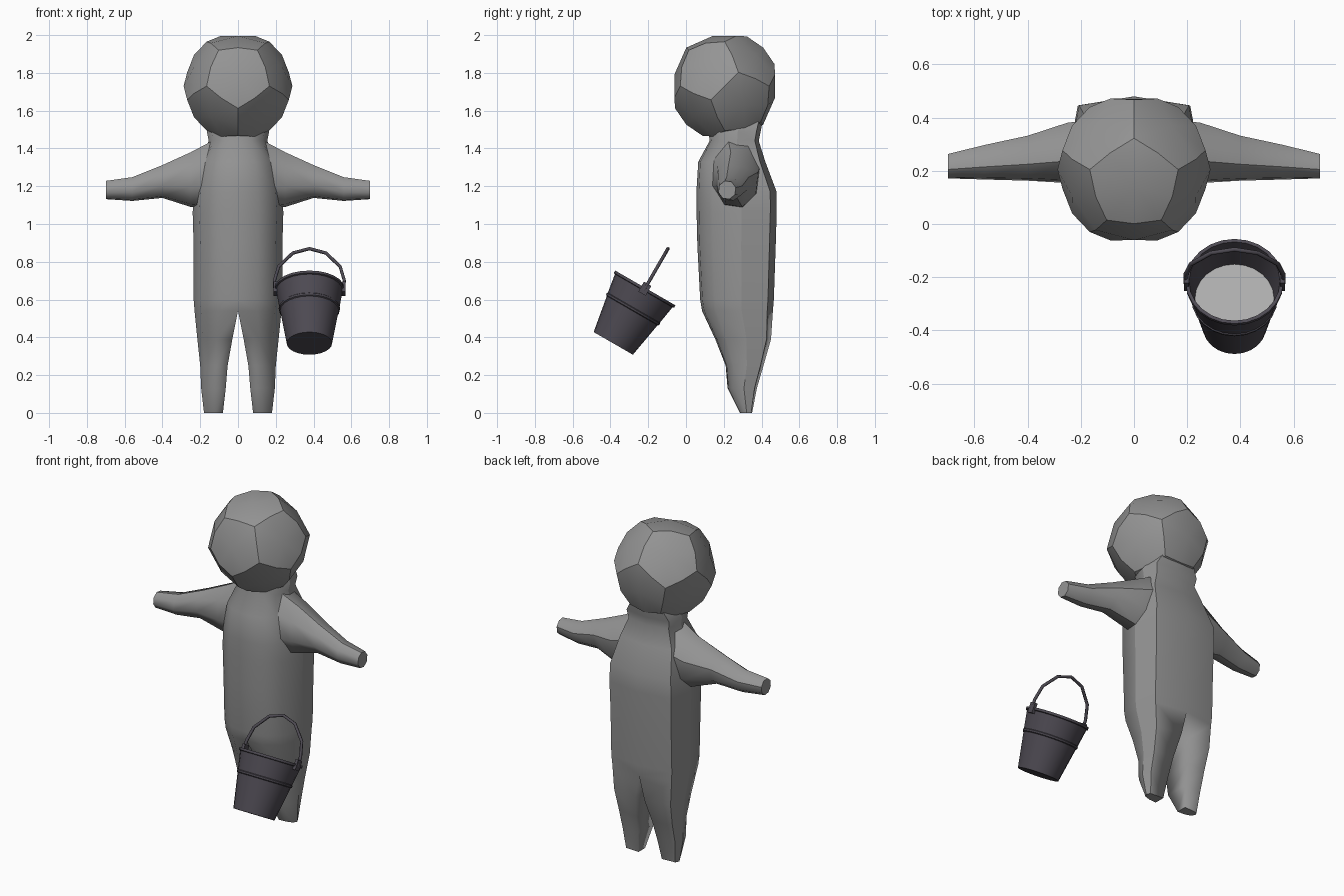
import bpy, bmesh
from math import sin, cos, pi, radians
from mathutils import Vector, Matrix

cube = bpy.data.objects.get("Cube")
if cube:
    bpy.data.objects.remove(cube, do_unlink=True)


def material(name, color):
    m = bpy.data.materials.new(name)
    m.use_nodes = True
    m.diffuse_color = (*color, 1)
    m.node_tree.nodes["Principled BSDF"].inputs["Base Color"].default_value = (*color, 1)
    return m


clay = material("clay grey", (0.30, 0.30, 0.30))
filling = material("pale grey", (0.42, 0.42, 0.42))
iron = material("dark iron", (0.075, 0.068, 0.085))


def finish(name, bm, mat, matrix=None):
    """Turn a bmesh into a smooth object, keeping the marked sharp edges."""
    for f in bm.faces:
        f.smooth = True
    me = bpy.data.meshes.new(name)
    bm.to_mesh(me)
    bm.free()
    me.materials.append(mat)
    ob = bpy.data.objects.new(name, me)
    bpy.context.collection.objects.link(ob)
    if matrix:
        ob.matrix_world = matrix
    return ob


def loft(name, rings, closed_from, sharp, mat):
    """Skin rings of points; rings from closed_from on are closed loops."""
    bm = bmesh.new()
    rows = [[bm.verts.new(p) for p in ring] for ring in rings]
    n = len(rows[0])
    for i, (a, b) in enumerate(zip(rows, rows[1:])):
        for j in range(n if i >= closed_from else n - 1):
            k = (j + 1) % n
            bm.faces.new((a[j], a[k], b[k], b[j]))
        for j in sharp:
            bm.edges.get((a[j], b[j])).smooth = False
    cap = bm.faces.new(rows[-1])
    for e in cap.edges:
        e.smooth = False
    bmesh.ops.recalc_face_normals(bm, faces=bm.faces)
    ob = finish(name, bm, mat)
    mirror = ob.modifiers.new("Mirror", "MIRROR")
    mirror.use_clip = True
    return ob


# Body half: height, half width, front y, back y, inner x (legs split apart)
levels = [
    (1.56, .12, .14, .41, 0), (1.49, .165, .12, .395, 0), (1.44, .155, .125, .385, 0),
    (1.33, .20, .065, .42, 0), (1.17, .235, .055, .48, 0), (1.06, .24, .056, .48, 0),
    (.89, .235, .06, .475, 0), (.60, .235, .075, .465, 0), (.54, .23, .085, .46, 0),
    (.39, .215, .155, .45, .03), (.25, .20, .21, .41, .055),
    (.13, .195, .22, .375, .065), (0, .18, .285, .35, .08)]
# Section outline: share of the width, share of the depth
section = [(0, 0), (.45, .03), (.85, .2), (1, .56), (.88, .92), (0, 1)]
body_rings = [[(inner + (w - inner) * u, yf + (yb - yf) * v, z) for u, v in section]
              for z, w, yf, yb, inner in levels]
loft("body", body_rings, 8, (3, 4), clay)

# Arms: x, low z, high z, front y, back y
arm_levels = [(.13, 1.07, 1.45, .12, .40), (.25, 1.085, 1.385, .15, .385),
              (.40, 1.135, 1.315, .16, .335), (.56, 1.12, 1.25, .165, .30),
              (.70, 1.13, 1.23, .17, .265)]
arm_rings = [[(x, (yf + yb) / 2 + (yb - yf) / 2 * cos(a), (lo + hi) / 2 + (hi - lo) / 2 * sin(a))
              for a in [radians(15) + i * pi / 4 for i in range(8)]]
             for x, lo, hi, yf, yb in arm_levels]
loft("arms", arm_rings, 0, (0, 2, 6), clay)

# Head: dodecahedron with bulging faces, sharp along the pentagon borders
phi = (1 + 5 ** .5) / 2
corners = [(x, y, z) for x in (-1, 1) for y in (-1, 1) for z in (-1, 1)]
for s in (-1, 1):
    for t in (-1, 1):
        p, q = s / phi, t * phi
        corners += [(0, p, q), (p, q, 0), (q, 0, p)]
bm = bmesh.new()
for c in corners:
    bm.verts.new(c)
bmesh.ops.convex_hull(bm, input=bm.verts)
bmesh.ops.dissolve_limit(bm, angle_limit=radians(5), verts=bm.verts, edges=bm.edges)
bmesh.ops.subdivide_edges(bm, edges=bm.edges[:], cuts=1)
centres = set(bmesh.ops.poke(bm, faces=bm.faces[:])["verts"])
for e in bm.edges:
    e.smooth = any(v in centres for v in e.verts)
for v in bm.verts:
    v.co = v.co.normalized() * (.273 if v in centres else .288)
bmesh.ops.recalc_face_normals(bm, faces=bm.faces)
finish("head", bm, clay, Matrix.Translation((0, .205, 1.73)) @ Matrix.Rotation(radians(135), 4, "X"))

# Bucket parts share one tilted frame, with the origin at the bucket's base
tilt = Matrix.Translation((.378, -.385, .368)) @ Matrix.Rotation(radians(-30), 4, "X")
RIM = .339


def lathe(name, profile, mat, sides=24):
    bm = bmesh.new()
    verts = [bm.verts.new((r, 0, z)) for r, z in profile]
    edges = [bm.edges.new(pair) for pair in zip(verts, verts[1:])]
    bmesh.ops.spin(bm, geom=verts + edges, axis=(0, 0, 1), cent=(0, 0, 0),
                   angle=2 * pi, steps=sides)
    bmesh.ops.remove_doubles(bm, verts=bm.verts, dist=.0005)
    bmesh.ops.recalc_face_normals(bm, faces=bm.faces)
    for e in bm.edges:
        e.smooth = e.calc_face_angle(0) < radians(30)
    return finish(name, bm, mat, tilt)


lathe("bucket", [(0, 0), (.12, 0), (.155, .2), (.161, .204), (.163, .214), (.159, .218),
                 (.176, .322), (.184, .325), (.184, RIM), (.171, RIM),
                 (.147, .2), (.11, .012), (0, .012)], iron)

# Contents of the bucket
bm = bmesh.new()
bmesh.ops.create_circle(bm, cap_ends=True, segments=24, radius=.149,
                        matrix=Matrix.Translation((0, 0, .21)))
finish("bucket_contents", bm, filling, tilt)

# Handle
half = [(.183, -.015), (.185, .045), (.163, .13), (.088, .213)]
path = half + [(0, .24)] + [(-x, z) for x, z in reversed(half)]
curve = bpy.data.curves.new("bucket_handle", "CURVE")
curve.dimensions = "3D"
curve.bevel_depth = .009
curve.bevel_resolution = 1
curve.use_fill_caps = True
spline = curve.splines.new("POLY")
spline.points.add(len(path) - 1)
for point, (x, z) in zip(spline.points, path):
    point.co = (x, 0, RIM + z, 1)
curve.materials.append(iron)
handle = bpy.data.objects.new("bucket_handle", curve)
bpy.context.collection.objects.link(handle)
handle.matrix_world = tilt

# Handle lugs on both sides of the rim
for side, s in (("left", 1), ("right", -1)):
    bm = bmesh.new()
    bmesh.ops.create_cube(bm, size=1, matrix=Matrix.Translation((s * .181, 0, RIM - .005))
                          @ Matrix.Diagonal((.018, .045, .06, 1)))
    for e in bm.edges:
        e.smooth = False
    finish(side + "_handle_lug", bm, iron, tilt)
